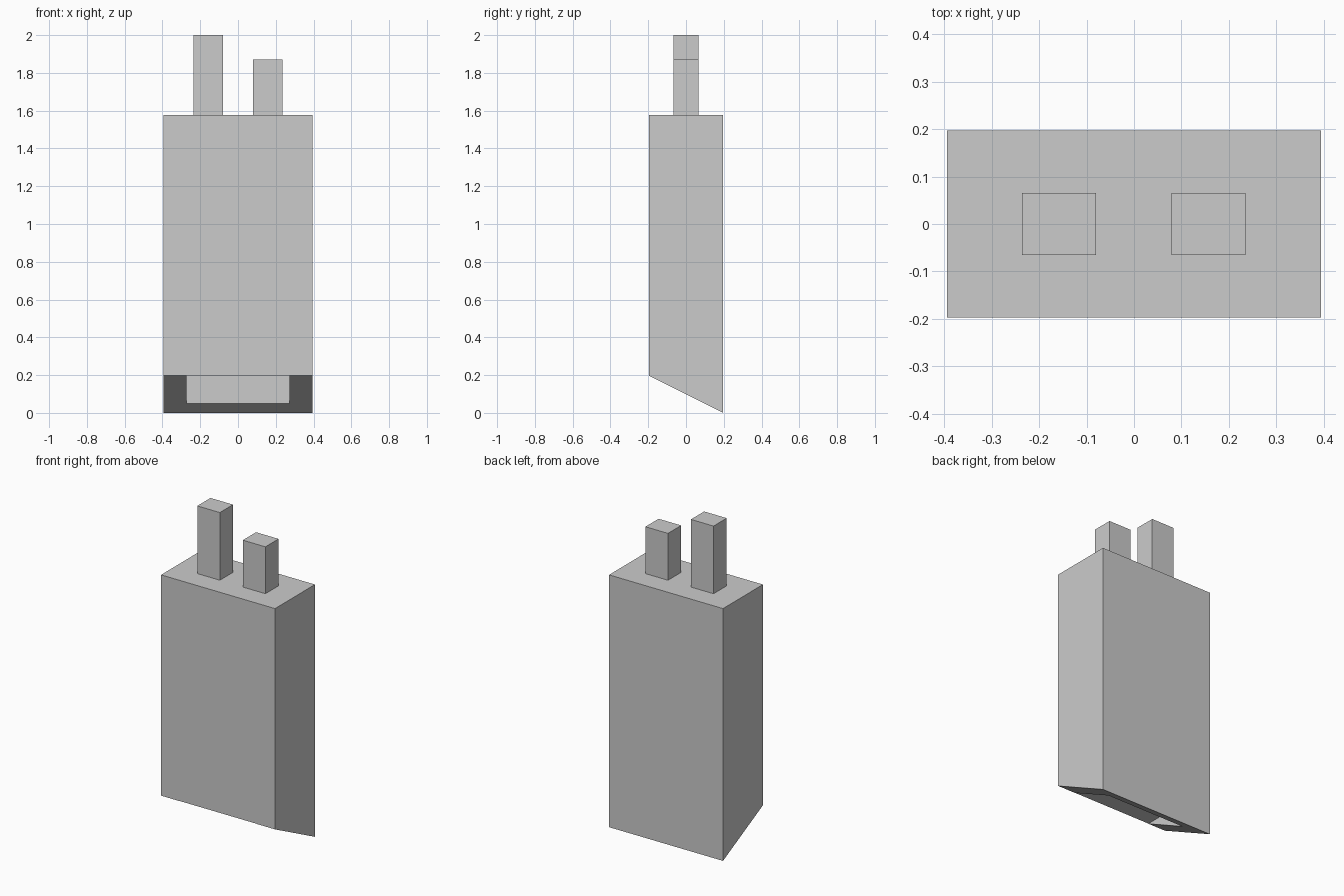
import bpy, bmesh

if "Cube" in bpy.data.objects:
    bpy.data.objects.remove(bpy.data.objects["Cube"])


def prism(name, profile, x0, x1):
    """Extrude a (y, z) profile along x."""
    bm = bmesh.new()
    face = bm.faces.new([bm.verts.new((x0, y, z)) for y, z in profile])
    ext = bmesh.ops.extrude_face_region(bm, geom=[face])
    moved = [v for v in ext["geom"] if isinstance(v, bmesh.types.BMVert)]
    bmesh.ops.translate(bm, verts=moved, vec=(x1 - x0, 0, 0))
    bmesh.ops.recalc_face_normals(bm, faces=bm.faces[:])
    mesh = bpy.data.meshes.new(name)
    bm.to_mesh(mesh)
    bm.free()
    obj = bpy.data.objects.new(name, mesh)
    bpy.context.collection.objects.link(obj)
    return obj


def box(name, x0, x1, y0, y1, z0, z1):
    return prism(name, [(y0, z0), (y1, z0), (y1, z1), (y0, z1)], x0, x1)


# Chimney stack with a base slanted to the roof pitch
stack = prism("chimney_stack",
              [(-0.197, 0.197), (0.197, 0.0), (0.197, 1.577), (-0.197, 1.577)],
              -0.394, 0.394)

# Stepped notch under the base, open towards the front
cutter = box("base_notch_cutter", -0.272, 0.272, -0.4, 0.1, -0.2, 0.198)
cutter.hide_render = True
cutter.hide_viewport = True
notch = stack.modifiers.new("base_notch", 'BOOLEAN')
notch.operation = 'DIFFERENCE'
notch.solver = 'EXACT'
notch.object = cutter

# Two flues of different height
for name, x, top in (("tall_flue", -0.158, 2.0), ("short_flue", 0.157, 1.87)):
    box(name, x - 0.078, x + 0.078, -0.065, 0.065, 1.577, top)
